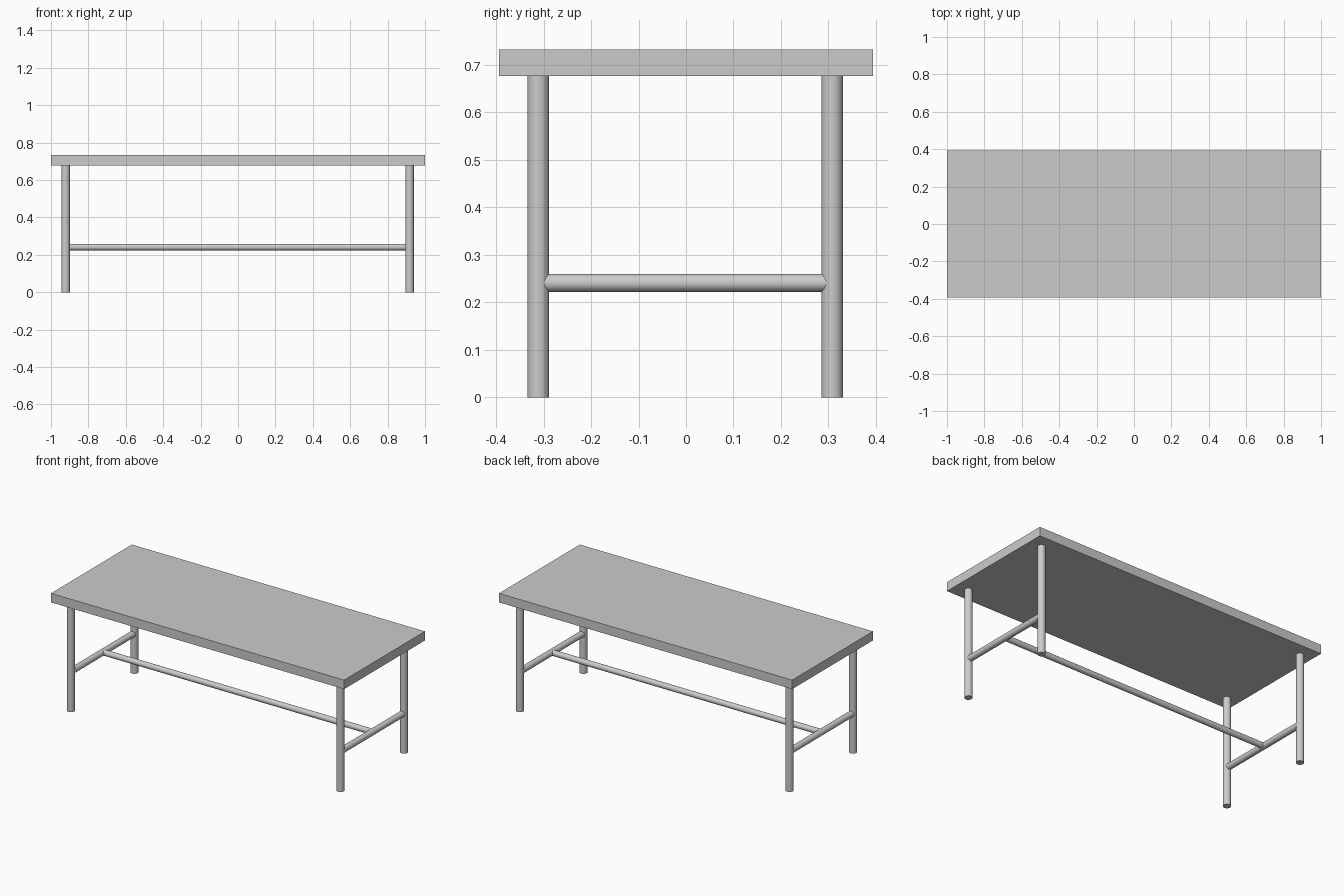
import bpy
import math
from mathutils import Vector

cube = bpy.data.objects.get("Cube")
if cube:
    bpy.data.objects.remove(cube, do_unlink=True)

grey = bpy.data.materials.new("light_grey")
grey.use_nodes = True
GREY = (0.6, 0.6, 0.6, 1)
grey.diffuse_color = GREY
grey.node_tree.nodes["Principled BSDF"].inputs["Base Color"].default_value = GREY


def tube(name, start, end, radius):
    """Smooth capped cylinder between two points."""
    start, end = Vector(start), Vector(end)
    axis = end - start
    bpy.ops.mesh.primitive_cylinder_add(
        vertices=40, radius=radius, depth=axis.length, location=(start + end) / 2,
        rotation=axis.to_track_quat("Z", "Y").to_euler())
    obj = bpy.context.object
    obj.name = name
    obj.data.materials.append(grey)
    bpy.ops.object.shade_smooth_by_angle(angle=math.radians(30))


TOP, UNDERSIDE = 0.733, 0.677
LEG_X = {"left": 0.917, "right": -0.922}
LEG_Y = {"front": -0.311, "back": 0.308}
BAR_Z = 0.241

# Table top slab
bpy.ops.mesh.primitive_cube_add(size=1, location=(0, 0, (TOP + UNDERSIDE) / 2))
slab = bpy.context.object
slab.name = "table_top"
slab.scale = (2, 0.787, TOP - UNDERSIDE)
bpy.ops.object.transform_apply(location=False, rotation=False, scale=True)
slab.data.materials.append(grey)

# Legs, with a crossbar joining each end pair
for side, x in LEG_X.items():
    for end, y in LEG_Y.items():
        tube(f"{end}_{side}_leg", (x, y, 0), (x, y, UNDERSIDE), 0.0227)
    tube(f"{side}_crossbar", (x, LEG_Y["front"], BAR_Z), (x, LEG_Y["back"], BAR_Z), 0.019)

# Long stretcher between the crossbars
tube("long_stretcher", (LEG_X["right"], 0, BAR_Z), (LEG_X["left"], 0, BAR_Z), 0.0175)
